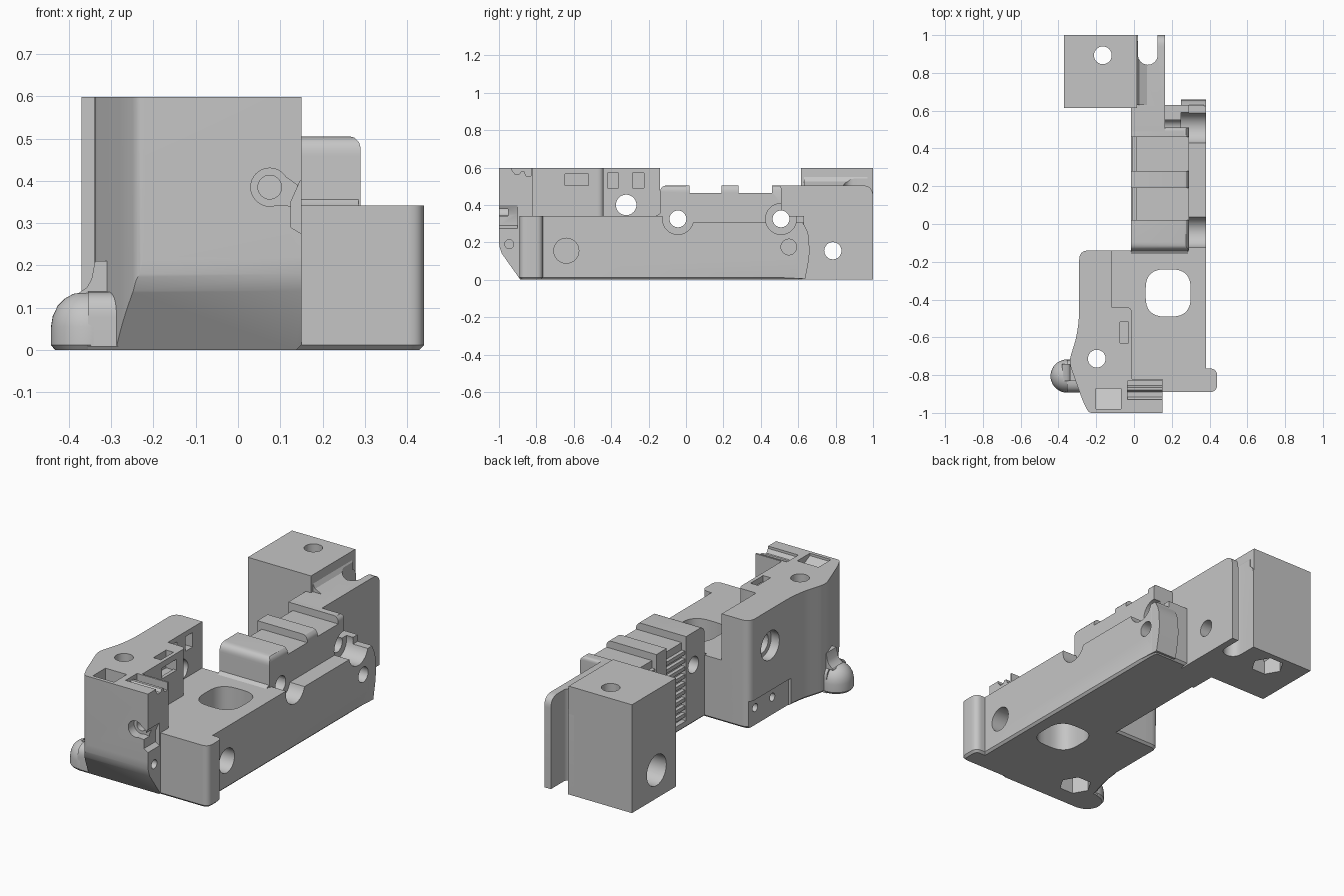
import bpy, bmesh, math
from mathutils import Vector

if "Cube" in bpy.data.objects:
    bpy.data.objects.remove(bpy.data.objects["Cube"], do_unlink=True)

grey = bpy.data.materials.new("light_grey_plastic")
grey.use_nodes = True
GREY = (0.56, 0.56, 0.56, 1)
grey.diffuse_color = GREY
grey.node_tree.nodes["Principled BSDF"].inputs["Base Color"].default_value = GREY

parts, cutters = [], []


def finish(name, bm, group):
    bmesh.ops.recalc_face_normals(bm, faces=bm.faces)
    mesh = bpy.data.meshes.new(name)
    bm.to_mesh(mesh)
    bm.free()
    mesh.materials.append(grey)
    obj = bpy.data.objects.new(name, mesh)
    bpy.context.collection.objects.link(obj)
    obj.hide_render = group is cutters
    group.append(obj)
    return obj


def rounded(outline):
    """Points may carry a third value, the corner radius."""
    out, n = [], len(outline)
    for i, p in enumerate(outline):
        c = Vector(p[:2])
        if len(p) < 3:
            out.append(c)
            continue
        a = c + (Vector(outline[i - 1][:2]) - c).normalized() * p[2]
        b = c + (Vector(outline[(i + 1) % n][:2]) - c).normalized() * p[2]
        for k in range(9):
            t = k / 8
            out.append(a * (1 - t) ** 2 + c * 2 * t * (1 - t) + b * t * t)
    return out


def prism(name, outline, lo, hi, axis="z", group=parts, chamfer=0):
    place = {"x": lambda u, v, w: (w, u, v), "y": lambda u, v, w: (u, w, v),
             "z": lambda u, v, w: (u, v, w)}[axis]
    pts = rounded(outline)
    bm = bmesh.new()
    low = [bm.verts.new(place(p.x, p.y, lo)) for p in pts]
    high = [bm.verts.new(place(p.x, p.y, hi)) for p in pts]
    bottom = bm.faces.new(low)
    bm.faces.new(high)
    for i in range(len(pts)):
        bm.faces.new((low[i - 1], low[i], high[i], high[i - 1]))
    bmesh.ops.recalc_face_normals(bm, faces=bm.faces)
    if chamfer:
        bmesh.ops.bevel(bm, geom=list(bottom.edges), offset=chamfer,
                        segments=1, affect="EDGES")
    return finish(name, bm, group)


def box(name, x, y, z, group=cutters):
    return prism(name, [(x[0], y[0]), (x[1], y[0]), (x[1], y[1]), (x[0], y[1])],
                 z[0], z[1], group=group)


def hole(name, u, v, r, lo, hi, axis, sides=32):
    ring = [(u + r * math.cos(math.tau * i / sides), v + r * math.sin(math.tau * i / sides))
            for i in range(sides)]
    return prism(name, ring, lo, hi, axis, cutters)


def limits(obj):
    return [(min(c), max(c)) for c in zip(*(v.co for v in obj.data.vertices))]


def overlap(a, b):
    return all(p[0] < q[1] and q[0] < p[1] for p, q in zip(limits(a), limits(b)))


# Long base with the flange at its front corner, and its curved rear side plate
prism("main_base", [(0.37, 0.63), (0.165, 0.63), (0.16, 0.6), (-0.015, 0.6),
                    (-0.015, -0.14), (-0.2, -0.14), (-0.2, -0.89), (0.44, -0.89, 0.04),
                    (0.44, -0.765, 0.04), (0.38, -0.765), (0.38, 0.6)],
      0, 0.342, chamfer=0.012)
prism("rear_side_plate", [(0.5, 0.012), (0.5, 0.305), (0.625, 0.305), (0.655, 0.25, 0.03),
                          (0.662, 0.13, 0.05), (0.637, 0.005)], 0.25, 0.38, "x")

# Tall clamp tower with its flared side
prism("clamp_tower", [(-0.12, -0.14), (-0.29, -0.14, 0.05), (-0.29, -0.5, 0.06),
                      (-0.305, -0.6, 0.04), (-0.345, -0.73, 0.04), (-0.27, -0.94, 0.03),
                      (-0.24, -1, 0.02), (0.15, -1), (0.15, -0.82), (-0.01, -0.82),
                      (-0.01, -0.44, 0.035), (-0.12, -0.44)], 0, 0.598, chamfer=0.012)

# Rounded foot, turned from a profile, and the webs joining it to the tower
bm = bmesh.new()
profile = [(0, 0), (0.078, 0), (0.088, 0.012), (0.088, 0.055), (0.084, 0.08), (0.072, 0.105),
           (0.055, 0.122), (0.035, 0.133), (0, 0.138)]
line = [bm.verts.new((r, 0, z)) for r, z in profile]
edges = [bm.edges.new(pair) for pair in zip(line, line[1:])]
bmesh.ops.spin(bm, geom=line + edges, cent=(0, 0, 0), axis=(0, 0, 1),
               angle=math.tau, steps=40, use_duplicate=False)
bmesh.ops.remove_doubles(bm, verts=bm.verts, dist=0.0005)
bmesh.ops.translate(bm, verts=bm.verts, vec=(-0.354, -0.805, 0))
finish("foot", bm, parts)
prism("foot_web", [(-0.892, 0), (-0.892, 0.138, 0.06), (-0.72, 0.138, 0.06), (-0.72, 0)],
      -0.355, -0.2, "x")
prism("foot_fillet", [(-0.38, 0.125), (-0.375, 0.136), (-0.357, 0.148), (-0.346, 0.168),
                      (-0.338, 0.21), (-0.25, 0.21), (-0.25, 0.125)], -0.83, -0.74, "y")

# Raised ridge that the belt wraps around
prism("belt_ridge", [(-0.14, 0.1), (-0.14, 0.505, 0.045), (0.51, 0.505, 0.02), (0.51, 0.1)],
      -0.015, 0.29, "x")
prism("ridge_edge_cutter", [(0.26, 0.506), (0.275, 0.502), (0.286, 0.491), (0.291, 0.475),
                            (0.35, 0.475), (0.35, 0.56), (0.26, 0.56)], -0.2, 0.55, "y", cutters)
prism("ridge_fillet", [(-0.13, 0.33), (-0.13, 0.365), (-0.147, 0.349), (-0.16, 0.342),
                       (-0.16, 0.33)], -0.015, 0.285, "x")

# Rear wall, square rear block and the fillet between them
prism("rear_wall", [(0.47, 0), (0.47, 0.505, 0.02), (1, 0.505, 0.06), (1, 0)],
      -0.015, 0.165, "x")
box("rear_block", (-0.37, 0.016), (0.614, 1), (0, 0.598), parts)
prism("rear_fillet", [(0, 0.49), (0, 0.55), (0.015, 0.55), (0.03, 0.525), (0.07, 0.505),
                      (0.07, 0.49)], 0.63, 0.97, "y")

# Sloped underside at the front of the tower
prism("front_slope_cutter", [(-1.1, 0.22), (-1, 0.22), (-0.998, 0.18), (-0.985, 0.14),
                             (-0.882, -0.005), (-0.882, -0.1), (-1.1, -0.1)],
      -0.5, 0.5, "x", cutters)

# Low strip along the side, and the vertical groove in the rear wall
box("side_strip_cutter", (0.29, 0.6), (-0.115, 0.8), (0.305, 0.47))
hole("groove_round_cutter", 0.073, 0.895, 0.052, -0.1, 0.7, "z")
box("groove_cutter", (0.021, 0.125), (0.895, 1.1), (-0.1, 0.71))

# Channels for the belt, over the top and down the inner side
channels = ((0.02, 0.19), (0.28, 0.46))
for y in channels:
    box("channel_top_cutter", (-0.1, 0.32), y, (0.465, 0.65))
    box("channel_side_cutter", (-0.1, 0.012), y, (0.04, 0.66))

# Long screw holes across the body with wide seats
for y, seat in ((-0.043, 0.29), (0.508, 0.25)):
    hole("cross_hole", y, 0.325, 0.045, -0.2, 0.6, "x")
    hole("cross_seat", y, 0.325, 0.083, seat, 0.61, "x")
hole("rear_cross_hole", 0.785, 0.155, 0.046, -0.6, 0.6, "x")
hole("rear_cross_seat", 0.785, 0.155, 0.085, -0.61, -0.2, "x")
hole("tower_cross_hole", -0.32, 0.4, 0.055, -0.6, 0.05, "x")
hole("tower_cross_seat", -0.32, 0.4, 0.08, -0.61, -0.24, "x")
hole("side_blind_hole", -0.64, 0.155, 0.067, 0.25, 0.6, "x")
hole("side_small_hole", 0.55, 0.175, 0.042, 0.28, 0.6, "x")
hole("front_side_hole", -0.945, 0.19, 0.024, 0.05, 0.35, "x")

# Upright screw holes with nut pockets underneath
for x, y in ((-0.197, -0.713), (-0.165, 0.893)):
    hole("upright_hole", x, y, 0.047, -0.1, 0.8, "z")
    hole("upright_nut_pocket", x, y, 0.085, -0.11, 0.12, "z", 6)

# Large rounded opening through the base
prism("base_opening", [(0.062, -0.49, 0.1), (0.3, -0.49, 0.1), (0.3, -0.24, 0.1),
                       (0.062, -0.24, 0.1)], -0.1, 0.7, "z", cutters)

# Small pockets in the tower
for y in (-0.39, -0.255):
    box("tower_window", (-0.18, -0.05), (y - 0.03, y + 0.03), (0.49, 0.57))
box("tower_slot", (-0.075, -0.03), (-0.63, -0.52), (0.5, 0.7))
box("tower_side_slot", (-0.074, 0.1), (-0.648, -0.521), (0.505, 0.565))
prism("top_ramp_pocket", [(-0.98, 0.65), (-0.98, 0.585), (-0.87, 0.53), (-0.87, 0.65)],
      -0.2, -0.07, "x", cutters)
prism("top_wire_groove", [(-0.93, 0.65), (-0.93, 0.585), (-0.915, 0.565), (-0.89, 0.565),
                          (-0.88, 0.58), (-0.865, 0.58), (-0.855, 0.555), (-0.83, 0.555),
                          (-0.83, 0.65)], -0.035, 0.3, "x", cutters)

# Front keyhole with its side notch
hole("front_hole", 0.075, 0.385, 0.028, -1.1, -0.8, "y")
hole("front_hole_seat", 0.075, 0.385, 0.045, -1.11, -0.95, "y")
prism("front_keyhole_slot", [(0.075, 0.345), (0.13, 0.34), (0.14, 0.39), (0.09, 0.425)],
      -1.12, -0.951, "y", cutters)
prism("front_side_notch", [(0.125, 0.29), (0.125, 0.35), (0.147, 0.4), (0.25, 0.4),
                           (0.25, 0.275), (0.15, 0.275)], -1.13, -0.9, "y", cutters)

# Shallow step low on the tower side with two small holes
box("tower_side_step", (-0.5, -0.275), (-0.5, -0.1), (-0.1, 0.15))
for y in (-0.21, -0.36):
    hole("step_hole", y, 0.095, 0.022, -0.6, -0.2, "x")

# Cut each part with the cutters that reach it, all in one evaluation
for part in parts:
    for cutter in cutters:
        if overlap(part, cutter):
            mod = part.modifiers.new(cutter.name, "BOOLEAN")
            mod.operation, mod.solver, mod.object = "DIFFERENCE", "EXACT", cutter
depsgraph = bpy.context.evaluated_depsgraph_get()
results = [bpy.data.meshes.new_from_object(p.evaluated_get(depsgraph)) for p in parts]
for part, mesh in zip(parts, results):
    part.modifiers.clear()
    part.data = mesh
for cutter in cutters:
    bpy.data.objects.remove(cutter, do_unlink=True)

# Belt teeth in the side channels
for y in channels:
    for i in range(9):
        z = 0.06 + i * 0.043
        box("belt_tooth", (-0.008, 0.014), y, (z, z + 0.02), parts)

# Smooth the curved faces, keep hard edges
bpy.ops.object.select_all(action="DESELECT")
for part in parts:
    part.select_set(True)
bpy.context.view_layer.objects.active = parts[0]
bpy.ops.object.shade_smooth_by_angle(angle=math.radians(30))
